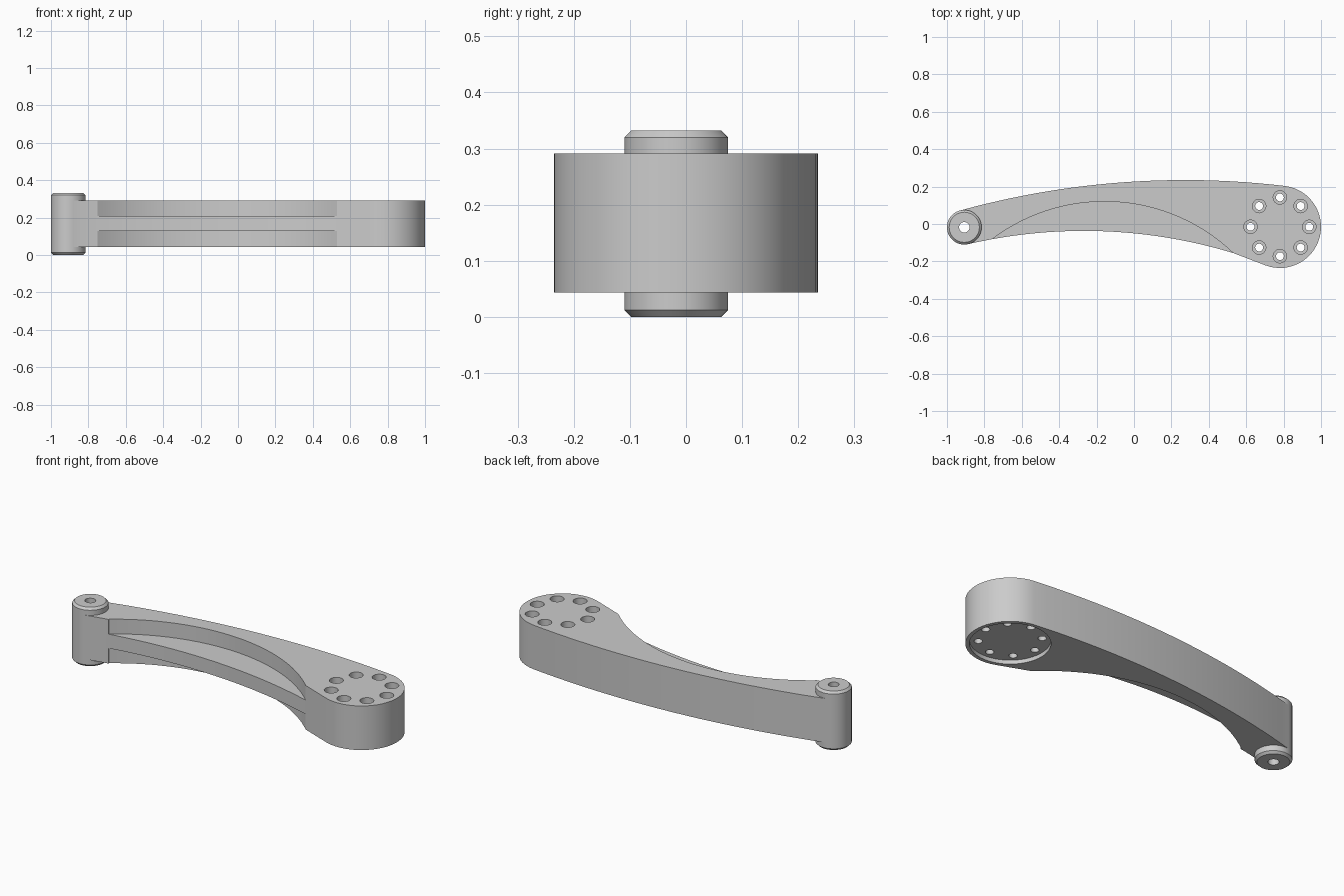
import bpy, bmesh, math
from mathutils import Vector

if "Cube" in bpy.data.objects:
    bpy.data.objects.remove(bpy.data.objects["Cube"])

Z0, Z1, TOP = 0.043, 0.291, 0.332
BOSS, BOSS_R = (-0.9075, -0.0175), 0.0925
HUB, HUB_R = (0.78, -0.015), 0.22


def polar(c, r, deg):
    a = math.radians(deg)
    return (c[0] + r * math.cos(a), c[1] + r * math.sin(a))


def sweep(c, r, a0, a1, n):
    return [polar(c, r, a0 + (a1 - a0) * i / n) for i in range(n + 1)]


def arc3(p, q, s, n):
    """Circular arc from p through q to s."""
    (ax, ay), (bx, by), (cx, cy) = p, q, s
    d = 2 * (ax * (by - cy) + bx * (cy - ay) + cx * (ay - by))
    a2, b2, c2 = ax * ax + ay * ay, bx * bx + by * by, cx * cx + cy * cy
    ux = (a2 * (by - cy) + b2 * (cy - ay) + c2 * (ay - by)) / d
    uy = (a2 * (cx - bx) + b2 * (ax - cx) + c2 * (bx - ax)) / d
    r = math.hypot(ax - ux, ay - uy)
    t0 = math.degrees(math.atan2(ay - uy, ax - ux))
    t1 = math.degrees(math.atan2(cy - uy, cx - ux))
    return sweep((ux, uy), r, t0, t1, n)


def stack(bm, rings):
    """Closed solid from rings of (points, z)."""
    loops = [[bm.verts.new((x, y, z)) for x, y in pts] for pts, z in rings]
    n = len(loops[0])
    for lo, hi in zip(loops, loops[1:]):
        for i in range(n):
            j = (i + 1) % n
            bm.faces.new((lo[i], lo[j], hi[j], hi[i]))
    bm.faces.new(loops[0][::-1])
    bm.faces.new(loops[-1])


def lathe(c, profile, n):
    return [(sweep(c, r, 0, 360, n)[:-1], z) for r, z in profile]


def make(name, solids):
    bm = bmesh.new()
    for s in solids:
        stack(bm, s)
    bmesh.ops.recalc_face_normals(bm, faces=bm.faces)
    me = bpy.data.meshes.new(name)
    bm.to_mesh(me)
    bm.free()
    ob = bpy.data.objects.new(name, me)
    bpy.context.collection.objects.link(ob)
    return ob


def boolean(target, other, op):
    m = target.modifiers.new(op, 'BOOLEAN')
    m.object, m.operation, m.solver = other, op, 'EXACT'
    bpy.context.view_layer.objects.active = target
    bpy.ops.object.modifier_apply(modifier=m.name)
    bpy.data.objects.remove(other)


# curved arm outline, counter-clockwise from the lower edge
outline = arc3((-0.889, -0.108), (-0.3, -0.037), (0.53, -0.155), 24)
outline += sweep(HUB, HUB_R, -111, 82.5, 30)
outline += arc3((0.809, 0.203), (0.25, 0.235), (-0.932, 0.0715), 24)[1:]
outline += sweep(BOSS, BOSS_R - 0.01, 115, 270, 10)
arm = make("arm", [[(outline, Z0), (outline, Z1)]])

# crescent pockets above and below the central web
crescent = arc3((-0.75, -0.075), (-0.17, 0.12), (0.53, -0.155), 32)
crescent += [(0.53, -0.35), (-0.75, -0.35)]
boolean(arm, make("pocket_cutter", [
    [(crescent, 0.208), (crescent, 0.4)],
    [(crescent, -0.1), (crescent, 0.129)]]), 'DIFFERENCE')

# chamfered pivot boss
ch = 0.012
boss = make("pivot_boss", [lathe(BOSS, [
    (BOSS_R - ch, 0), (BOSS_R, ch), (BOSS_R, TOP - ch), (BOSS_R - ch, TOP)], 48)])
boolean(arm, boss, 'UNION')

# shallow round recess under the hub
boolean(arm, make("recess_cutter", [lathe(HUB, [(0.2, -0.1), (0.2, Z0 + 0.022)], 64)]),
        'DIFFERENCE')

# pivot bore and ring of counterbored bolt holes
holes = [lathe(BOSS, [(0.028, -0.1), (0.028, 0.5)], 24)]
for k in range(8):
    c = polar(HUB, 0.157, 45 * k)
    holes.append(lathe(c, [(0.021, -0.1), (0.021, 0.19), (0.036, 0.19), (0.036, 0.5)], 24))
boolean(arm, make("hole_cutter", holes), 'DIFFERENCE')

arm.select_set(True)
bpy.context.view_layer.objects.active = arm
bpy.ops.object.shade_smooth_by_angle(angle=math.radians(20))
